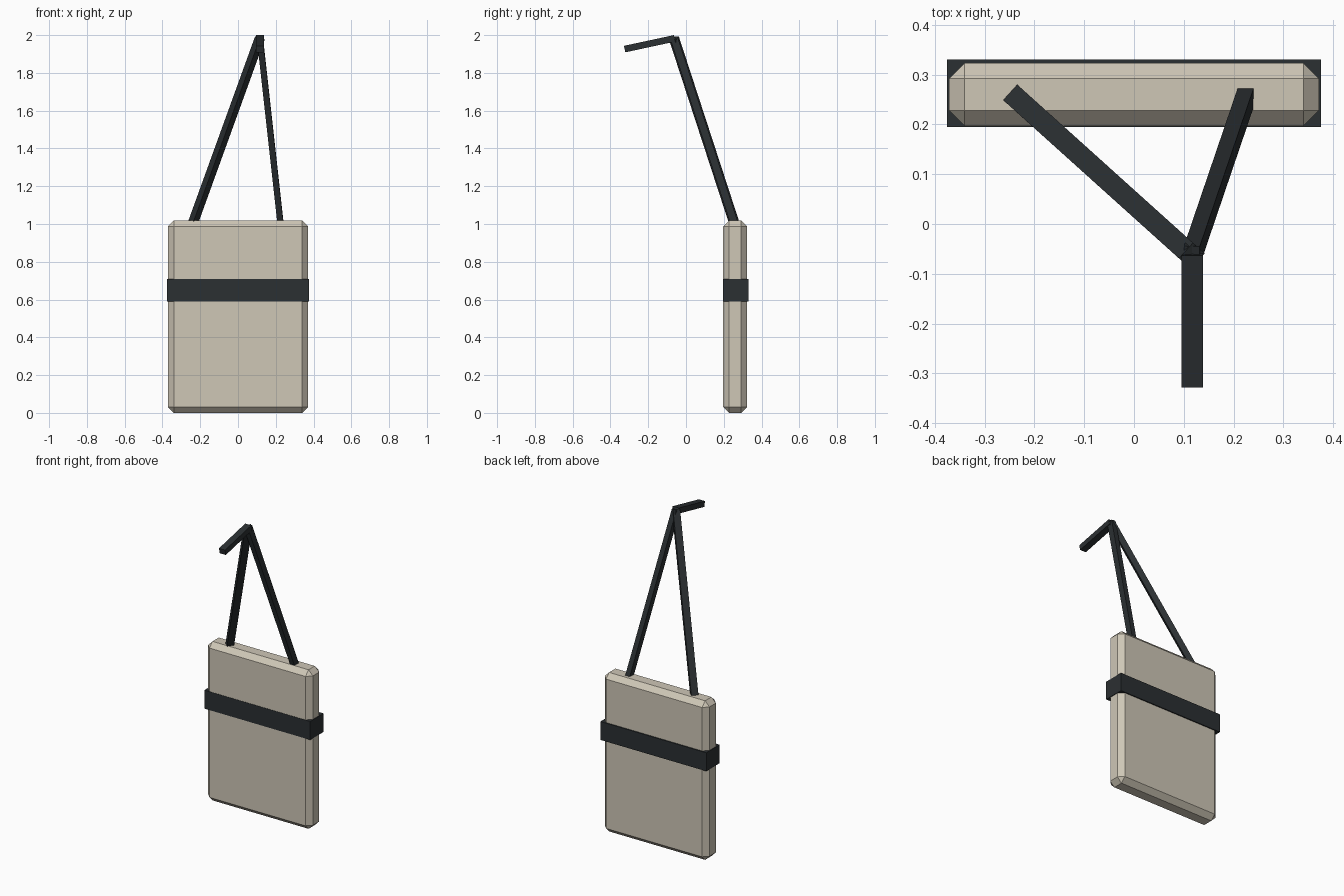
import bpy, bmesh
from mathutils import Vector, Matrix

if "Cube" in bpy.data.objects:
    bpy.data.objects.remove(bpy.data.objects["Cube"])


def material(name, rgb):
    m = bpy.data.materials.new(name)
    m.diffuse_color = (*rgb, 1)
    m.use_nodes = True
    m.node_tree.nodes["Principled BSDF"].inputs["Base Color"].default_value = m.diffuse_color
    return m


cloth = material("beige_cloth", (0.62, 0.57, 0.47))
webbing = material("dark_webbing", (0.024, 0.029, 0.032))


def add_box(name, mat, size, matrix, bevel=0):
    bm = bmesh.new()
    bmesh.ops.create_cube(bm, size=1)
    bmesh.ops.scale(bm, vec=size, verts=bm.verts)
    if bevel:
        bmesh.ops.bevel(bm, geom=bm.edges[:], offset=bevel, segments=1,
                        affect='EDGES', profile=0.5)
    bm.transform(matrix)
    mesh = bpy.data.meshes.new(name)
    bm.to_mesh(mesh)
    bm.free()
    mesh.materials.append(mat)
    obj = bpy.data.objects.new(name, mesh)
    bpy.context.collection.objects.link(obj)
    return obj


def add_bar(name, start, end, width, depth, side):
    """Rectangular bar between two points; its width follows the side axis."""
    a, b = Vector(start), Vector(end)
    d = (b - a).normalized()
    s = Vector(side)
    s = (s - d * s.dot(d)).normalized()
    t = d.cross(s)
    mat = Matrix((s, t, d)).transposed().to_4x4()
    mat.translation = (a + b) / 2
    return add_box(name, webbing, (width, depth, (b - a).length), mat)


# Bag body with chamfered edges
add_box("bag_body", cloth, (0.742, 0.126, 1.018),
        Matrix.Translation((0, 0.26, 0.509)), bevel=0.031)

# Band around the bag
add_box("bag_band", webbing, (0.75, 0.135, 0.118),
        Matrix.Translation((0, 0.2625, 0.65)))

# Two straps rising to a shared point
apex = Vector((0.116, -0.064, 1.985))
add_bar("left_strap", (-0.246, 0.262, 0.985), apex, 0.042, 0.035, (0.67, 0.74, 0))
add_bar("right_strap", (0.227, 0.262, 0.985), apex, 0.032, 0.04, (1, 0, 0))

# Short strap end reaching forward from the point
add_bar("strap_end", (0.117, -0.060, 1.983), (0.117, -0.325, 1.926),
        0.043, 0.035, (1, 0, 0))
